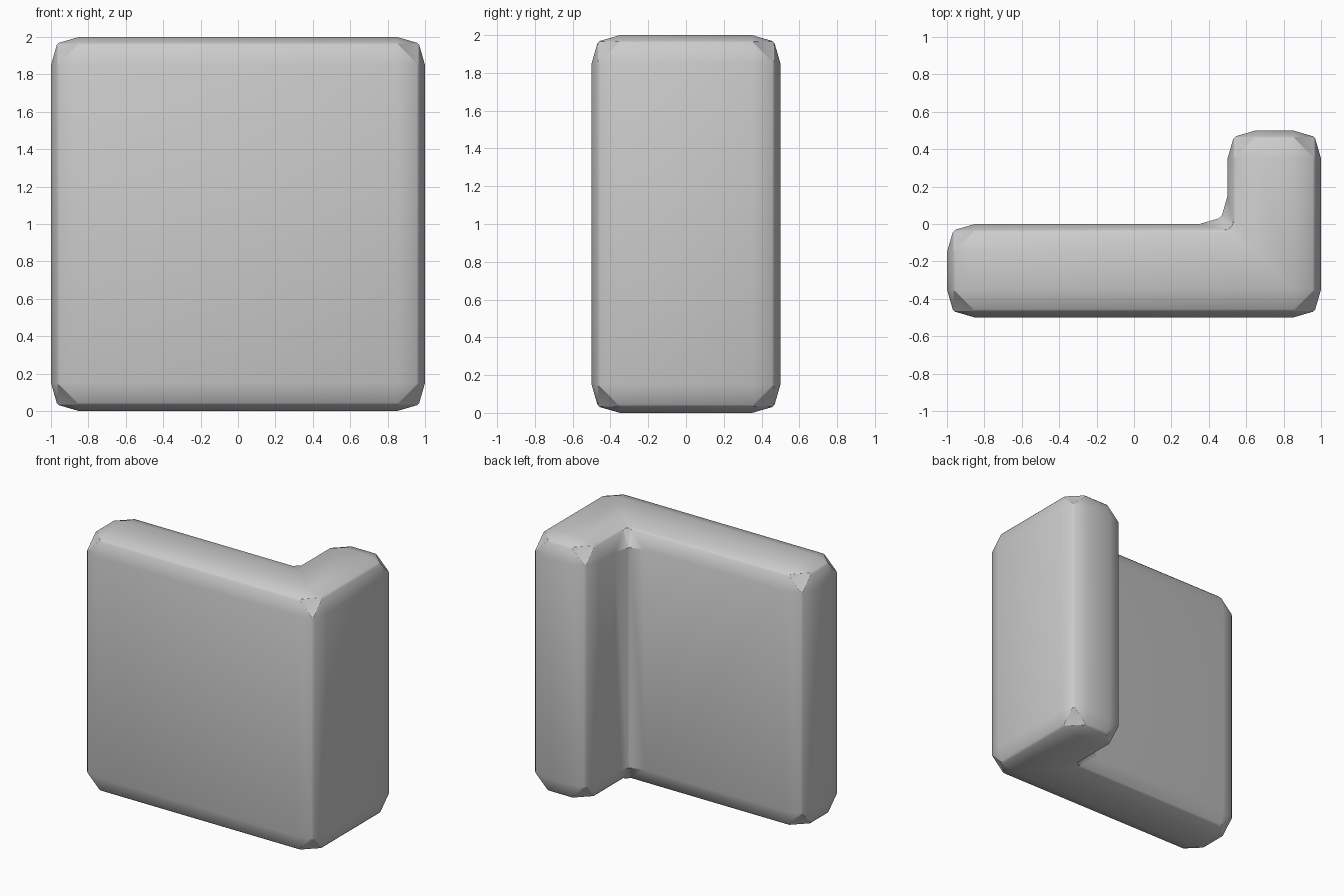
import bpy, bmesh, math

if "Cube" in bpy.data.objects:
    bpy.data.objects.remove(bpy.data.objects["Cube"])

# L-shaped plan of the wall corner block
PLAN = [(-1, -.5), (1, -.5), (1, .5), (.5, .5), (.5, 0), (-1, 0)]

bm = bmesh.new()
base = bm.faces.new([bm.verts.new((x, y, 0)) for x, y in PLAN])
ext = bmesh.ops.extrude_face_region(bm, geom=[base])
bmesh.ops.translate(bm, vec=(0, 0, 2),
                    verts=[g for g in ext["geom"] if isinstance(g, bmesh.types.BMVert)])
# close the underside if the extrusion removed it
bmesh.ops.holes_fill(bm, edges=[e for e in bm.edges if e.is_boundary], sides=0)
bmesh.ops.recalc_face_normals(bm, faces=bm.faces[:])

# wide, shallow-sloped bevel on every edge
bmesh.ops.bevel(bm, geom=bm.edges[:], offset=.15, offset_type='OFFSET', segments=2,
                profile=.6, affect='EDGES', clamp_overlap=False)
bm.normal_update()

# flatten the corner patches into small clipped triangles
for c in [v for v in bm.verts if len(v.link_edges) == 3]:
    ring = [e.other_vert(c) for e in c.link_edges]
    inner = math.hypot(c.co.x - .5, c.co.y) < .2
    mean = (ring[0].co + ring[1].co + ring[2].co) / 3
    c.co = mean - c.normal * (0 if inner else .008)
    for f in list(c.link_faces):
        pair = [v for v in f.verts if v in ring]
        if len(pair) == 2 and len(f.verts) > 3:
            bmesh.utils.face_split(f, pair[0], pair[1])
bm.normal_update()

# narrow flat along the ridge of each bevel
ridges = [e for e in bm.edges if len(e.link_faces) == 2 and e.calc_length() > .2
          and e.calc_face_angle() > math.radians(42)]
bmesh.ops.bevel(bm, geom=ridges, offset=.011, offset_type='OFFSET', segments=1,
                profile=.5, affect='EDGES', clamp_overlap=True)
bmesh.ops.recalc_face_normals(bm, faces=bm.faces[:])

mesh = bpy.data.meshes.new("wall_corner")
bm.to_mesh(mesh)
bm.free()
block = bpy.data.objects.new("wall_corner", mesh)
bpy.context.collection.objects.link(block)
bpy.context.view_layer.objects.active = block
block.select_set(True)
bpy.ops.object.shade_smooth_by_angle(angle=math.radians(30))
